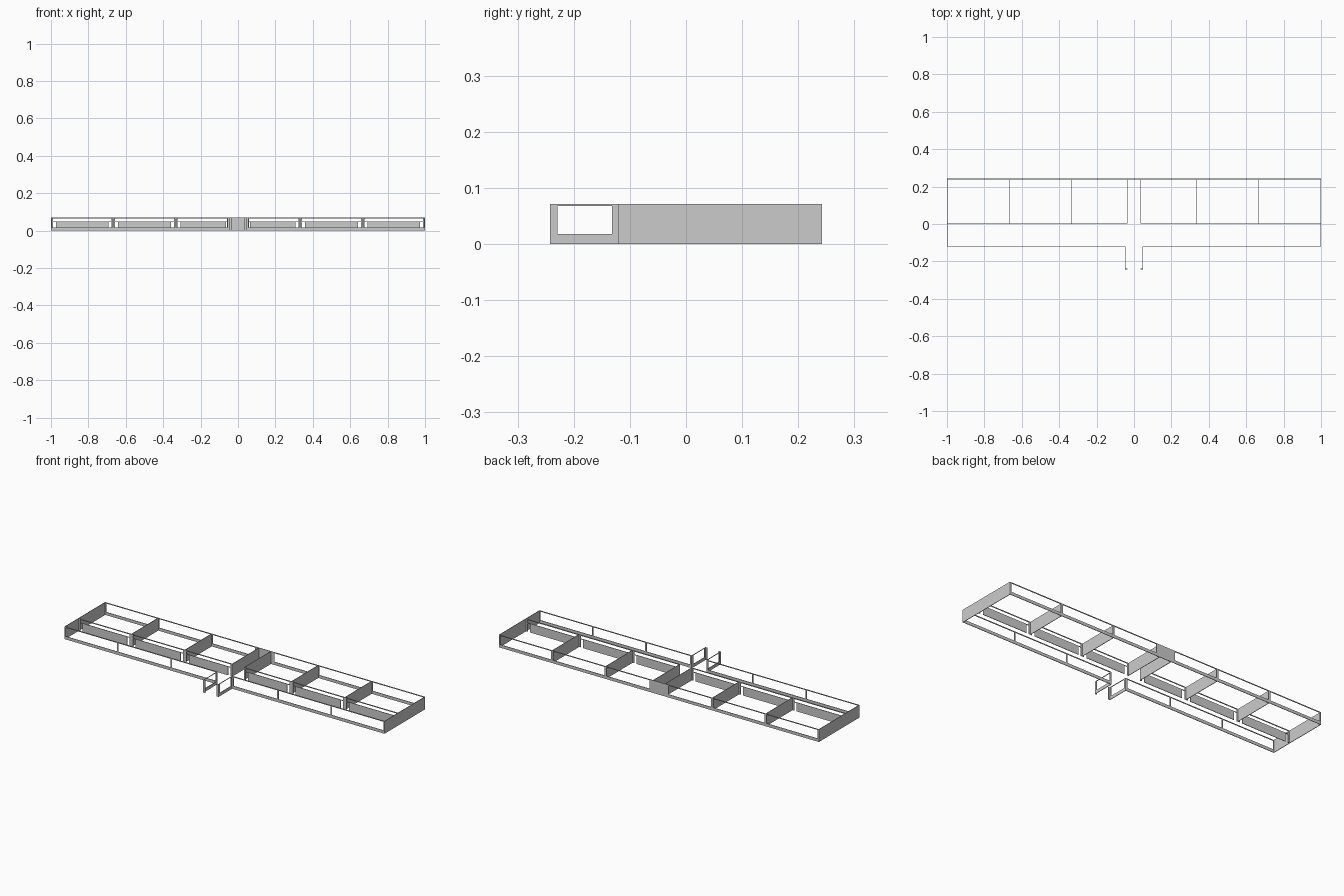
import bpy
import bmesh

if "Cube" in bpy.data.objects:
    bpy.data.objects.remove(bpy.data.objects["Cube"])

H = 0.071        # wall height
T = 0.003        # wall thickness
SILL, HEAD = 0.017, 0.066
PARTS = (0.037, 0.333, 0.667, 0.998)   # partition positions on the +x half


def wall(name, axis, pos, a0, a1, holes=()):
    """Upright wall along 'x' or 'y' with rectangular holes (a0, a1, z0, z1), mirrored over x."""
    us = sorted({a0, a1, *[v for h in holes for v in h[:2]]})
    zs = sorted({0, H, *[v for h in holes for v in h[2:]]})
    bm = bmesh.new()
    for u0, u1 in zip(us, us[1:]):
        for z0, z1 in zip(zs, zs[1:]):
            uc, zc = (u0 + u1) / 2, (z0 + z1) / 2
            if any(h[0] < uc < h[1] and h[2] < zc < h[3] for h in holes):
                continue
            ring = [(u0, z0), (u1, z0), (u1, z1), (u0, z1)]
            bm.faces.new([bm.verts.new((u, pos, z) if axis == 'x' else (pos, u, z))
                          for u, z in ring])
    bmesh.ops.remove_doubles(bm, verts=bm.verts[:], dist=1e-5)
    bmesh.ops.recalc_face_normals(bm, faces=bm.faces[:])
    me = bpy.data.meshes.new(name)
    bm.to_mesh(me)
    bm.free()
    ob = bpy.data.objects.new(name, me)
    bpy.context.collection.objects.link(ob)
    s = ob.modifiers.new("thickness", 'SOLIDIFY')
    s.thickness, s.offset = T, 0
    ob.modifiers.new("mirror", 'MIRROR')
    return ob


# Bays between partitions
bays = list(zip(PARTS, PARTS[1:]))

# Back wall: solid centre, one long window per bay
wall("back_wall", 'x', 0.2405, 0, 1,
     [(max(a + 0.006, 0.06), b - 0.006, SILL, HEAD) for a, b in bays])

# Front corridor wall: long windows with slim mullions
wall("front_wall", 'x', -0.119, 0.047, 1,
     [(max(a + 0.004, 0.056), b - 0.004, SILL, HEAD) for a, b in bays])

# Corridor wall: door gaps at both ends of each bay, clerestory window above
holes = []
for a, b in bays:
    holes += [(a + 0.01, a + 0.026, 0, 0.047), (b - 0.026, b - 0.01, 0, 0.047),
              (a + 0.01, b - 0.01, 0.05, HEAD)]
wall("corridor_wall", 'x', 0.002, 0.037, 1, holes)

# Solid end walls and room partitions
wall("end_wall", 'y', 0.9985, -0.119, 0.242)
for i, x in enumerate(PARTS[:3]):
    wall(f"partition_{i + 1}", 'y', x, 0.002, 0.2405)

# Entrance porch side walls with a window and a short return at the front
wall("porch_side", 'y', 0.0465, -0.242, -0.119, [(-0.229, -0.132, 0.018, 0.068)])
wall("porch_return", 'x', -0.2405, 0.036, 0.048)
